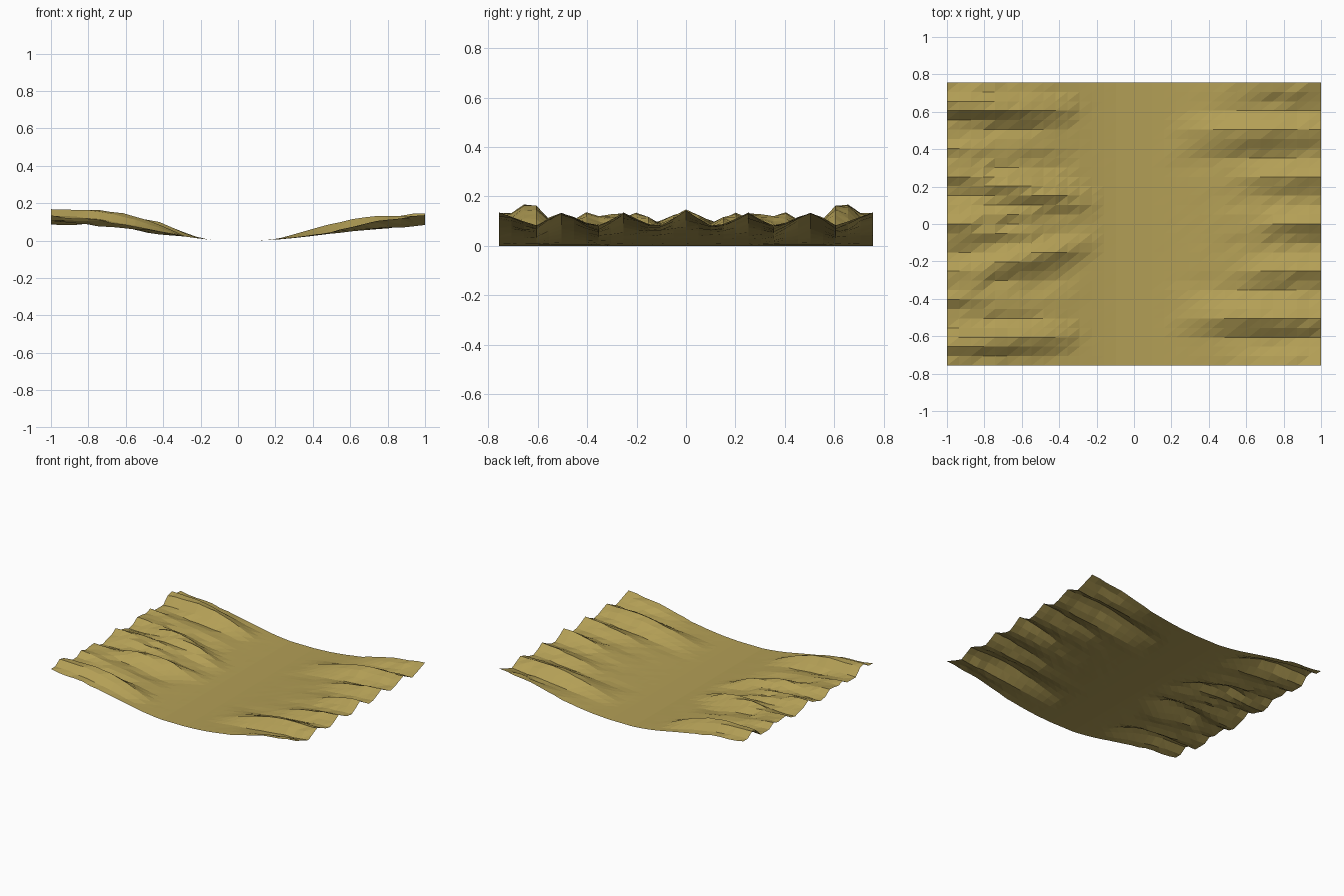
import bpy, bmesh, random

HALF_Y = 0.757
NX, NY = 31, 30
random.seed(4)

# Valley cross-section for each bank: (distance from centre line, height)
LEFT = [(0, 0), (0.11, 0), (0.2, 0.01), (0.3, 0.024), (0.42, 0.047),
        (0.6, 0.082), (0.8, 0.098), (1, 0.108)]
RIGHT = [(0, 0), (0.11, 0), (0.25, 0.009), (0.4, 0.028), (0.6, 0.06),
         (0.8, 0.082), (1, 0.095)]

# Ridges and gullies: (|y|, half width, distance, half length, height, drift of y outwards)
LEFT_RIDGES = [
    (0.63, 0.10, 0.83, 0.55, 0.085, 0.05), (0.17, 0.09, 0.53, 0.33, 0.06, 0.2),
    (0.53, 0.06, 0.80, 0.35, -0.022, 0.1), (0.27, 0.06, 1.0, 0.25, 0.035, 0.0),
    (0.0, 0.07, 0.98, 0.3, 0.04, 0.0), (0.39, 0.06, 0.95, 0.4, 0.03, 0.1),
    (0.15, 0.07, 0.95, 0.3, -0.02, 0.1), (0.33, 0.07, 0.6, 0.3, -0.025, 0.1),
    (0.05, 0.06, 0.7, 0.25, 0.025, 0.1), (0.757, 0.06, 1.0, 0.4, 0.02, 0.0)]
RIGHT_RIDGES = [
    (0.50, 0.11, 0.70, 0.5, 0.055, 0.0), (0.62, 0.08, 0.80, 0.4, -0.02, 0.05),
    (0.25, 0.08, 0.95, 0.4, 0.038, 0.0), (0.0, 0.08, 1.0, 0.35, 0.052, 0.0),
    (0.13, 0.08, 0.9, 0.5, -0.016, 0.0), (0.36, 0.08, 0.7, 0.5, -0.014, 0.0),
    (0.757, 0.10, 1.0, 0.5, 0.036, 0.0), (0.41, 0.08, 0.5, 0.35, 0.015, 0.1),
    (0.68, 0.05, 1.0, 0.3, 0.02, 0.0)]


def profile(points, d):
    for (a, za), (b, zb) in zip(points, points[1:]):
        if d <= b + 1e-6:
            return za + (zb - za) * (d - a) / (b - a)
    return points[-1][1]


def height(x, ay, jitter):
    d = abs(x)
    points, ridges = (LEFT, LEFT_RIDGES) if x < 0 else (RIGHT, RIGHT_RIDGES)
    z = profile(points, d)
    if d < 0.12:
        return 0.0
    for y0, wy, x0, wx, h, drift in ridges:
        across = max(0, 1 - abs(ay - y0 - drift * (d - x0)) / wy)
        along = max(0, 1 - ((d - x0) / wx) ** 2)
        z += h * across * along
    return max(z + jitter * min(1, d * d * 1.5), 0.0)


# Ground sheet: the two halves in y mirror each other
noise = [[random.uniform(-0.005, 0.005) for _ in range(NY // 2 + 1)] for _ in range(NX + 1)]
bm = bmesh.new()
grid = []
for i in range(NX + 1):
    x = -1 + 2 * i / NX
    column = []
    for j in range(NY + 1):
        k = abs(j - NY // 2)
        y = -HALF_Y + 2 * HALF_Y * j / NY
        column.append(bm.verts.new((x, y, height(x, abs(y), noise[i][k]))))
    grid.append(column)
for i in range(NX):
    for j in range(NY):
        a, b, c, d = grid[i][j], grid[i + 1][j], grid[i + 1][j + 1], grid[i][j + 1]
        for tri in ((a, b, c), (a, c, d)):
            bm.faces.new(tri)
mesh = bpy.data.meshes.new("valley_ground")
bm.to_mesh(mesh)
bm.free()

sand = bpy.data.materials.new("sandy_ochre")
sand.diffuse_color = (0.45, 0.345, 0.092, 1)
mesh.materials.append(sand)
ground = bpy.data.objects.new("valley_ground", mesh)
bpy.context.collection.objects.link(ground)
